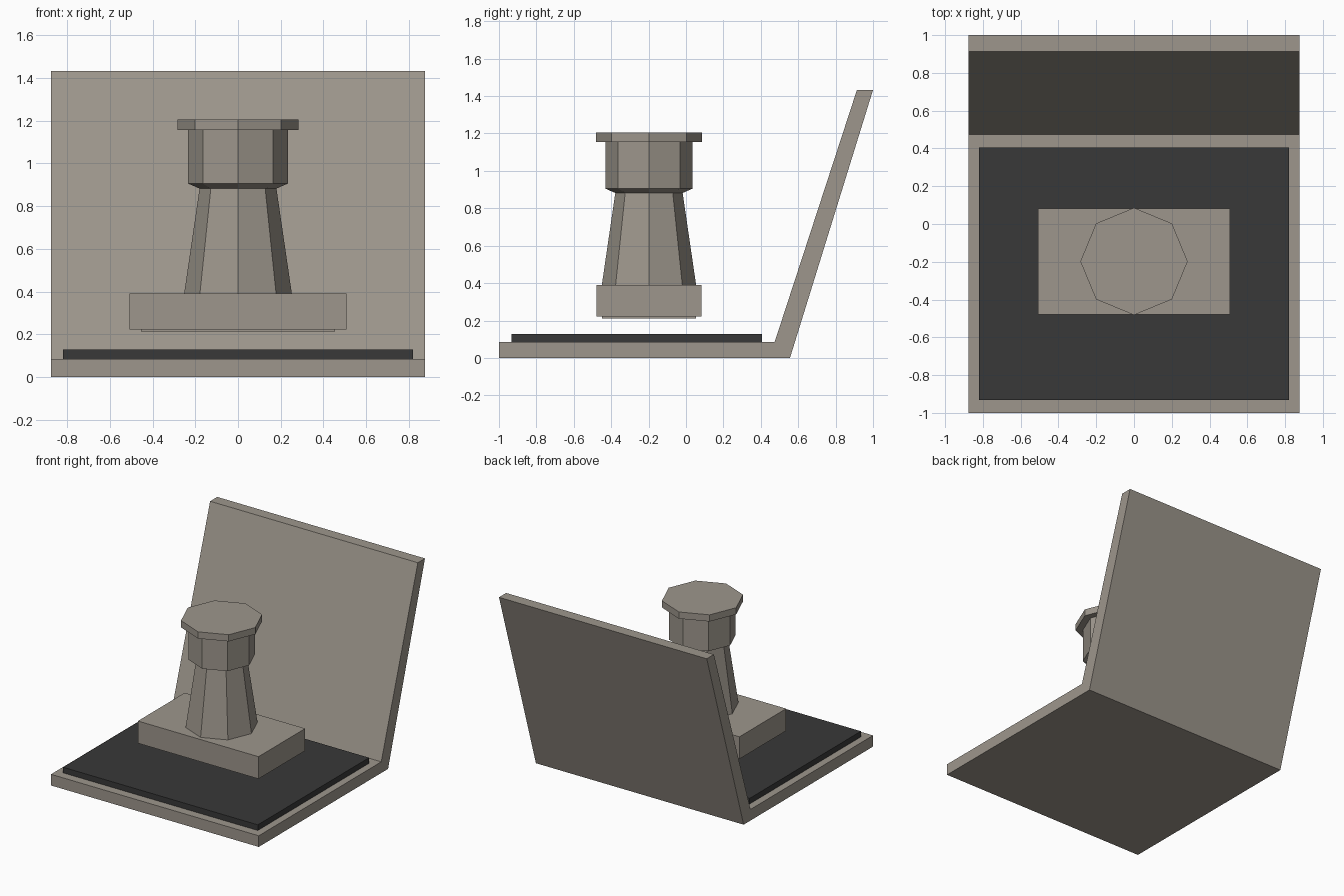
import bpy, bmesh, math

if "Cube" in bpy.data.objects:
    bpy.data.objects.remove(bpy.data.objects["Cube"])

def material(name, rgb):
    m = bpy.data.materials.new(name)
    m.diffuse_color = (*rgb, 1)
    m.use_nodes = True
    m.node_tree.nodes["Principled BSDF"].inputs["Base Color"].default_value = m.diffuse_color
    return m

BEIGE = material("warm_grey", (0.337, 0.305, 0.262))
BLACK = material("ink_black", (0.040, 0.040, 0.040))

def finish(bm, name, mat):
    bmesh.ops.recalc_face_normals(bm, faces=bm.faces)
    me = bpy.data.meshes.new(name)
    bm.to_mesh(me)
    bm.free()
    me.materials.append(mat)
    ob = bpy.data.objects.new(name, me)
    bpy.context.collection.objects.link(ob)
    return ob

def box(name, mat, hx, y0, y1, z0, z1):
    """Box mirrored about x = 0."""
    return prism(name, mat, hx, [(y0, z0), (y1, z0), (y1, z1), (y0, z1)])

def prism(name, mat, hx, profile):
    """Extrude a (y, z) profile along x from -hx to hx."""
    bm = bmesh.new()
    face = bm.faces.new([bm.verts.new((-hx, y, z)) for y, z in profile])
    ext = bmesh.ops.extrude_face_region(bm, geom=[face])
    bmesh.ops.translate(bm, vec=(2 * hx, 0, 0),
                        verts=[v for v in ext["geom"] if isinstance(v, bmesh.types.BMVert)])
    return finish(bm, name, mat)

def lathe(name, mat, cy, rings, n=8):
    """Stack n-sided rings of (radius, z) and cap both ends."""
    bm = bmesh.new()
    loops = [[bm.verts.new((r * math.cos(math.tau * i / n),
                            cy + r * math.sin(math.tau * i / n), z)) for i in range(n)]
             for r, z in rings]
    for a, b in zip(loops, loops[1:]):
        for i in range(n):
            j = (i + 1) % n
            bm.faces.new((a[i], a[j], b[j], b[i]))
    bm.faces.new(loops[0])
    bm.faces.new(loops[-1])
    return finish(bm, name, mat)

# Open case: flat tray with the lid leaning back
prism("open_case", BEIGE, 0.875, [(-1, 0), (0.556, 0), (1, 1.433), (0.914, 1.433),
                                  (0.474, 0.085), (-1, 0.085)])
# Ink pad lying in the tray
box("ink_pad", BLACK, 0.82, -0.933, 0.405, 0.085, 0.128)

# Stamp hovering over the pad
CY = -0.198
box("stamp_block", BEIGE, 0.508, CY - 0.281, CY + 0.281, 0.221, 0.39)
box("stamp_plate", BEIGE, 0.454, CY - 0.252, CY + 0.252, 0.212, 0.221)

# Octagonal handle: tapered neck, grip and wider cap
lathe("stamp_handle", BEIGE, CY, [(0.252, 0.39), (0.18, 0.882), (0.233, 0.905),
                                  (0.233, 1.155), (0.284, 1.155), (0.284, 1.206)])
